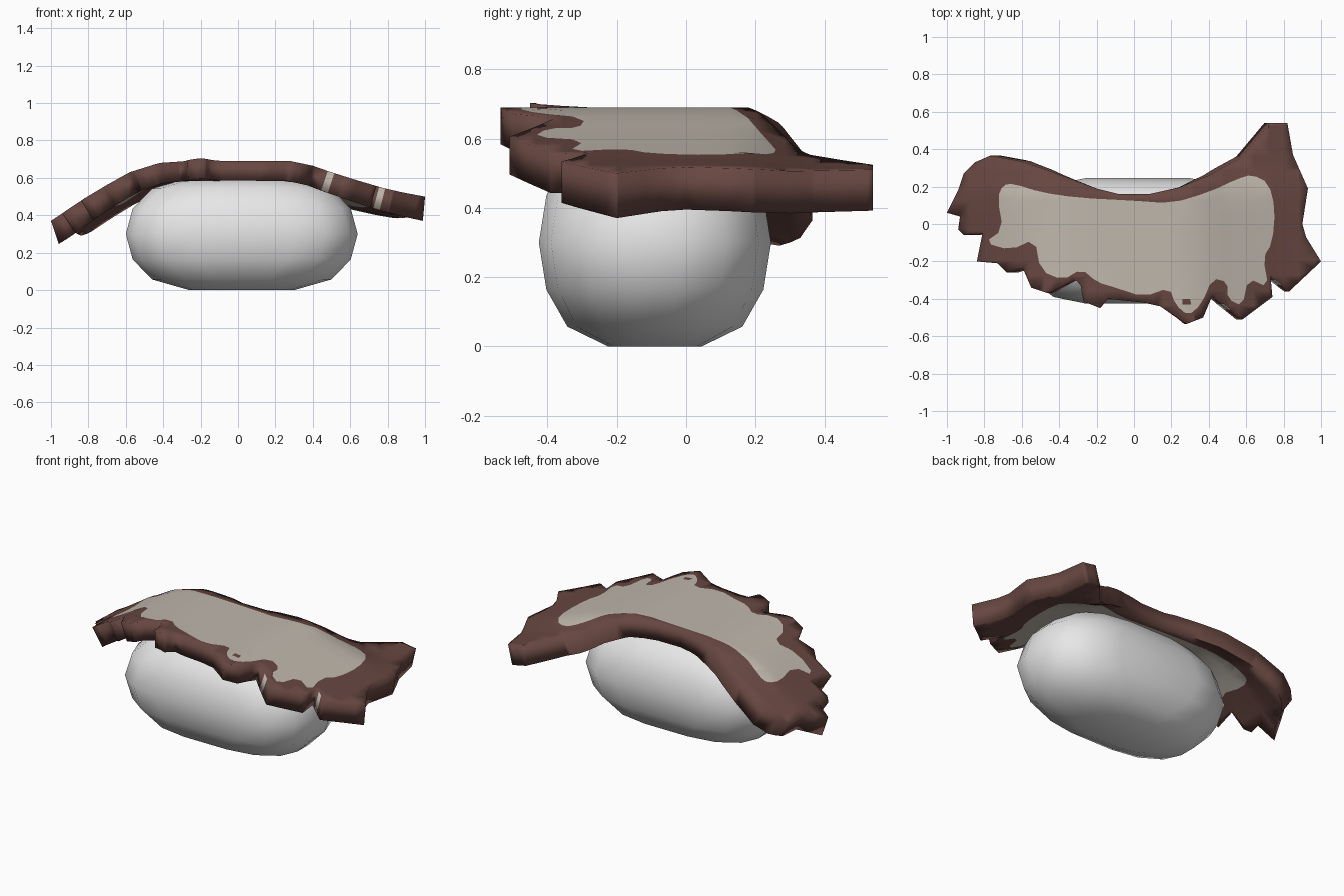
import bpy, bmesh, math
from mathutils import Vector
from mathutils.geometry import delaunay_2d_cdt

if "Cube" in bpy.data.objects:
    bpy.data.objects.remove(bpy.data.objects["Cube"])


def material(name, rgb):
    m = bpy.data.materials.new(name)
    m.diffuse_color = (*rgb, 1)
    m.use_nodes = True
    m.node_tree.nodes["Principled BSDF"].inputs["Base Color"].default_value = m.diffuse_color
    return m


WHITE = material("rice white", (0.80, 0.80, 0.80))
TAN = material("greyish tan", (0.52, 0.475, 0.415))
BROWN = material("dark red brown", (0.135, 0.062, 0.052))


def finish(bm, name, mats, angle):
    bmesh.ops.recalc_face_normals(bm, faces=bm.faces[:])
    me = bpy.data.meshes.new(name)
    bm.to_mesh(me)
    bm.free()
    for m in mats:
        me.materials.append(m)
    ob = bpy.data.objects.new(name, me)
    bpy.context.collection.objects.link(ob)
    bpy.ops.object.select_all(action='DESELECT')
    ob.select_set(True)
    bpy.context.view_layer.objects.active = ob
    bpy.ops.object.shade_smooth_by_angle(angle=math.radians(angle))
    return ob


# Rice block: stacked rounded rectangles that shrink toward top and bottom
def build_rice():
    bm = bmesh.new()
    rings = []
    for lat in (-90, -54, -27, 0, 27, 54, 90):
        c, s = math.cos(math.radians(lat)), math.sin(math.radians(lat))
        ex, ey = 0.28 + 0.34 * c, 0.135 + 0.2 * c
        rx, ry = min(0.34, ex * 0.7), min(0.26, ey * 0.8)
        ring = []
        for q, (sx, sy) in enumerate([(1, 1), (-1, 1), (-1, -1), (1, -1)]):
            for k in range(4):
                a = math.radians(q * 90 + k * 30)
                ring.append(bm.verts.new((0.02 + sx * (ex - rx) + rx * math.cos(a),
                                          -0.09 + sy * (ey - ry) + ry * math.sin(a),
                                          0.3 + 0.3 * s)))
        rings.append(ring)
    for a, b in zip(rings, rings[1:]):
        for i in range(16):
            j = (i + 1) % 16
            bm.faces.new((a[i], a[j], b[j], b[i]))
    bm.faces.new(rings[0])
    bm.faces.new(rings[-1])
    finish(bm, "rice_block", [WHITE], 80)


# Topping: ragged outline seen from above, and the border of its pale centre
OUTER = [(-1, .06), (-.94, .18), (-.91, .27), (-.85, .33), (-.77, .365), (-.6, .335),
         (-.44, .28), (-.2, .19), (-.08, .16), (.08, .16), (.24, .195), (.4, .26),
         (.58, .36), (.73, .54), (.82, .54), (.85, .37), (.93, .19), (.9, 0), (.92, -.07),
         (1, -.2), (.83, -.36), (.73, -.28), (.74, -.39), (.58, -.51), (.42, -.38),
         (.37, -.5), (.28, -.535), (.14, -.44), (.05, -.42), (-.14, -.4), (-.18, -.45),
         (-.27, -.415), (-.285, -.33), (-.31, -.3), (-.46, -.37), (-.55, -.34),
         (-.595, -.235), (-.68, -.26), (-.73, -.21), (-.84, -.2), (-.81, -.05),
         (-.91, -.06), (-.94, -.03), (-.93, .04)]
INNER = [(-.73, .14), (-.7, .21), (-.64, .215), (-.5, .17), (-.3, .14), (0, .125), (.2, .11),
         (.4, .17), (.55, .24), (.63, .265), (.72, .22), (.755, .08), (.74, -.1), (.69, -.18),
         (.72, -.34), (.61, -.29), (.58, -.44), (.5, -.4), (.5, -.31), (.42, -.29),
         (.36, -.43), (.29, -.49), (.22, -.43), (.19, -.34), (.05, -.39), (-.1, -.34),
         (-.2, -.31), (-.28, -.24), (-.38, -.3), (-.5, -.25), (-.53, -.08), (-.66, -.14),
         (-.8, -.1), (-.7, -.03)]
SPOT = [(.26, -.4), (.3, -.4), (.305, -.43), (.26, -.43)]
# Height of the top surface along the length
PROFILE = [(-1, .37), (-.83, .485), (-.7, .563), (-.58, .63), (-.42, .68), (-.27, .69),
           (.28, .69), (.4, .665), (.5, .63), (.65, .583), (.78, .545), (.9, .518), (1, .5)]


def rounded(poly):
    # corner cutting for a soft border
    out = []
    for a, b in zip(poly, poly[1:] + poly[:1]):
        a, b = Vector(a), Vector(b)
        out += [tuple(a.lerp(b, .25)), tuple(a.lerp(b, .75))]
    return out


INNER = rounded(INNER)


def height(x):
    x = max(-1, min(1, x))
    for (x0, z0), (x1, z1) in zip(PROFILE, PROFILE[1:]):
        if x <= x1:
            return z0 + (z1 - z0) * (x - x0) / (x1 - x0)
    return PROFILE[-1][1]


def inside(p, poly):
    hit = False
    for (ax, ay), (bx, by) in zip(poly, poly[1:] + poly[:1]):
        if (ay > p[1]) != (by > p[1]) and p[0] < ax + (bx - ax) * (p[1] - ay) / (by - ay):
            hit = not hit
    return hit


def build_topping():
    pts, edges = [], []
    for loop in (OUTER, INNER, SPOT):
        n = len(pts)
        pts += [Vector(p) for p in loop]
        edges += [(n + i, n + (i + 1) % len(loop)) for i in range(len(loop))]
    # cross lines so the sheet can bend
    ends = []
    for x in [i * 0.08 - 0.96 for i in range(25)] + [.48, .515, .755, .787]:
        ends.append((Vector((x, -1)), Vector((x, 1))))
    for i in range(14):
        y = i * 0.08 - 0.515
        ends.append((Vector((-1.2, y)), Vector((1.2, y))))
    for pair_ends in ends:
        n = len(pts)
        pts += pair_ends
        edges.append((n, n + 1))
    verts, _, faces = delaunay_2d_cdt(pts, edges, [], 0, 1e-5)[:3]

    bm = bmesh.new()
    top, low = {}, {}

    def pair(i):
        if i not in top:
            x, y = verts[i]
            # the back edge droops, less so toward the right tip
            droop = min(.055, .4 * max(0, y - .18)) * (1 - 2 * max(0, x - .55))
            z = height(x) - droop
            # small ripple on the front teeth
            z += 0.016 * max(0, 1 - abs(x + .2) / .1) * max(0, min(1, (-y - .3) / .12))
            slope = (height(x + .06) - height(x - .06)) / .12
            normal = Vector((-slope, 0, 1)).normalized()
            p = Vector((x, y, z))
            top[i] = bm.verts.new(p)
            low[i] = bm.verts.new(p - normal * (0.105 + 0.025 * x * x))

    count = {}
    for f in faces:
        c = sum((verts[i] for i in f), Vector((0, 0))) / len(f)
        if not inside(c, OUTER):
            continue
        for i in f:
            pair(i)
        pale = inside(c, INNER)
        bm.faces.new([top[i] for i in f]).material_index = 0 if pale and not inside(c, SPOT) else 1
        bm.faces.new([low[i] for i in reversed(f)]).material_index = 0 if pale else 1
        for a, b in zip(f, list(f[1:]) + [f[0]]):
            key = (min(a, b), max(a, b))
            count[key] = count.get(key, 0) + 1
    # side wall, with two pale slits at the front
    for (a, b), n in count.items():
        if n == 1:
            w = bm.faces.new((top[a], top[b], low[b], low[a]))
            m = (verts[a] + verts[b]) / 2
            slit = .48 < m.x < .515 or .755 < m.x < .787
            w.material_index = 0 if slit and m.y < 0 else 1
    finish(bm, "fish_topping", [TAN, BROWN], 100)


build_rice()
build_topping()
